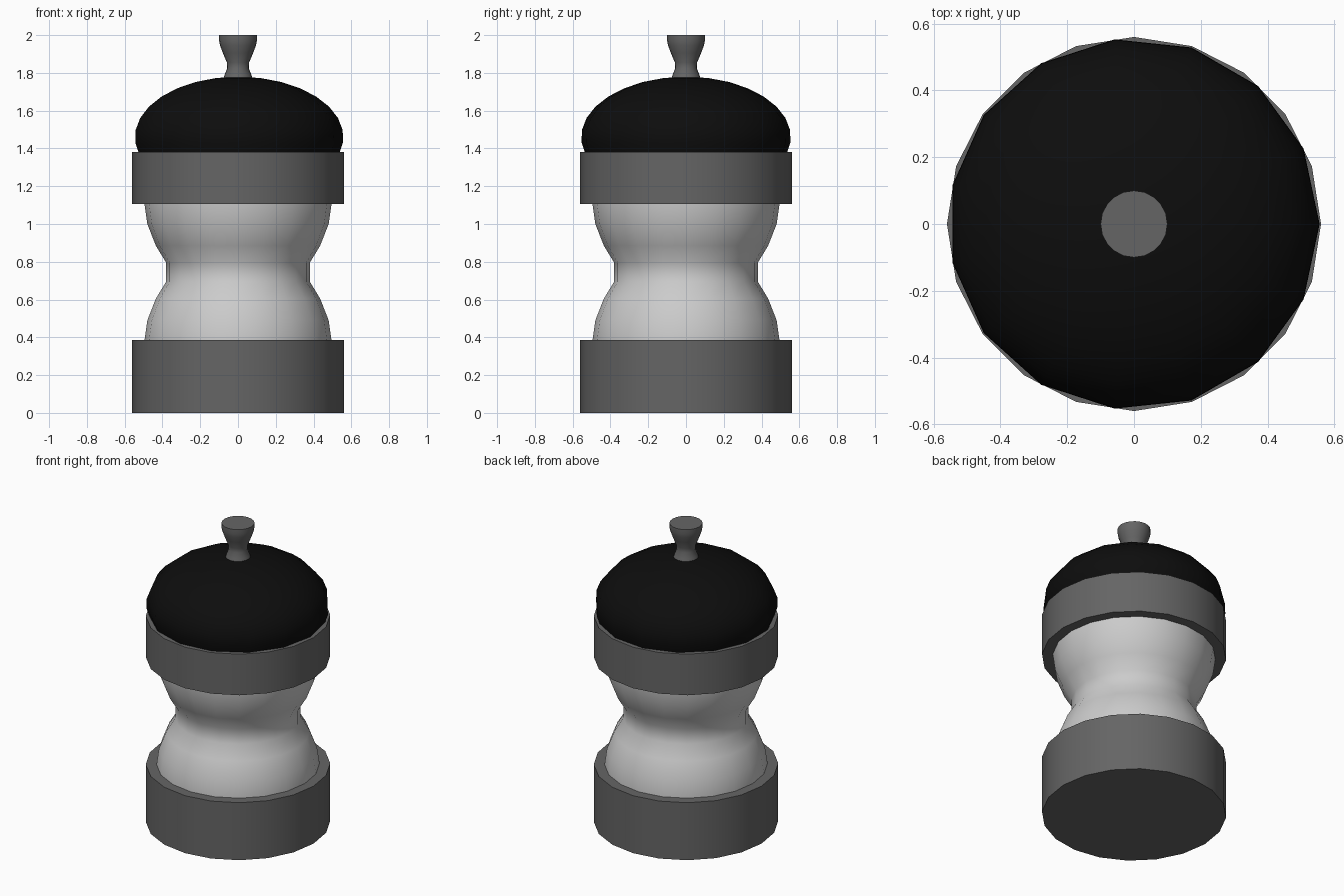
import bpy, bmesh, math

if "Cube" in bpy.data.objects:
    bpy.data.objects.remove(bpy.data.objects["Cube"])


def material(name, value):
    m = bpy.data.materials.new(name)
    m.diffuse_color = (value, value, value, 1)
    m.use_nodes = True
    m.node_tree.nodes["Principled BSDF"].inputs["Base Color"].default_value = m.diffuse_color
    return m


def lathe(name, profile, sides, mat, angle=45):
    """Revolve (radius, z) points about z and cap both ends."""
    bm = bmesh.new()
    rings = []
    for r, z in profile:
        rings.append([bm.verts.new((r * math.cos(2 * math.pi * i / sides),
                                    r * math.sin(2 * math.pi * i / sides), z))
                      for i in range(sides)])
    for a, b in zip(rings, rings[1:]):
        for i in range(sides):
            j = (i + 1) % sides
            bm.faces.new((a[i], a[j], b[j], b[i]))
    bm.faces.new(rings[0][::-1])
    bm.faces.new(rings[-1])
    mesh = bpy.data.meshes.new(name)
    bm.to_mesh(mesh)
    bm.free()
    ob = bpy.data.objects.new(name, mesh)
    bpy.context.collection.objects.link(ob)
    mesh.materials.append(mat)
    bpy.ops.object.select_all(action='DESELECT')
    ob.select_set(True)
    bpy.context.view_layer.objects.active = ob
    bpy.ops.object.shade_smooth_by_angle(angle=math.radians(angle))
    return ob


dark = material("dark_grey", 0.13)
light = material("light_grey", 0.6)
black = material("black", 0.004)

# Base and upper collar
lathe("base_ring", [(0.56, 0), (0.56, 0.385)], 20, dark)
lathe("upper_ring", [(0.56, 1.105), (0.56, 1.38)], 20, dark)

# Waisted body, mirrored about its neck
half = [(0.495, 0.37), (0.495, 0.385), (0.48, 0.49), (0.435, 0.605), (0.38, 0.695)]
neck = 0.745
body = half + [(r, 2 * neck - z) for r, z in reversed(half)]
lathe("body", body, 20, light, 60)

# Domed lid: part of a squashed sphere
dome = []
for k in range(10):
    t = math.radians(-17 + (89.5 + 17) * k / 9)
    dome.append((0.558 * math.cos(t), 1.46 + 0.32 * math.sin(t)))
lathe("lid_dome", dome, 15, black, 60)

# Flared knob
lathe("knob", [(0.08, 1.76), (0.071, 1.79), (0.057, 1.825), (0.059, 1.855),
               (0.08, 1.905), (0.095, 1.945), (0.1, 1.97), (0.1, 2.0)],
      20, dark, 50)
